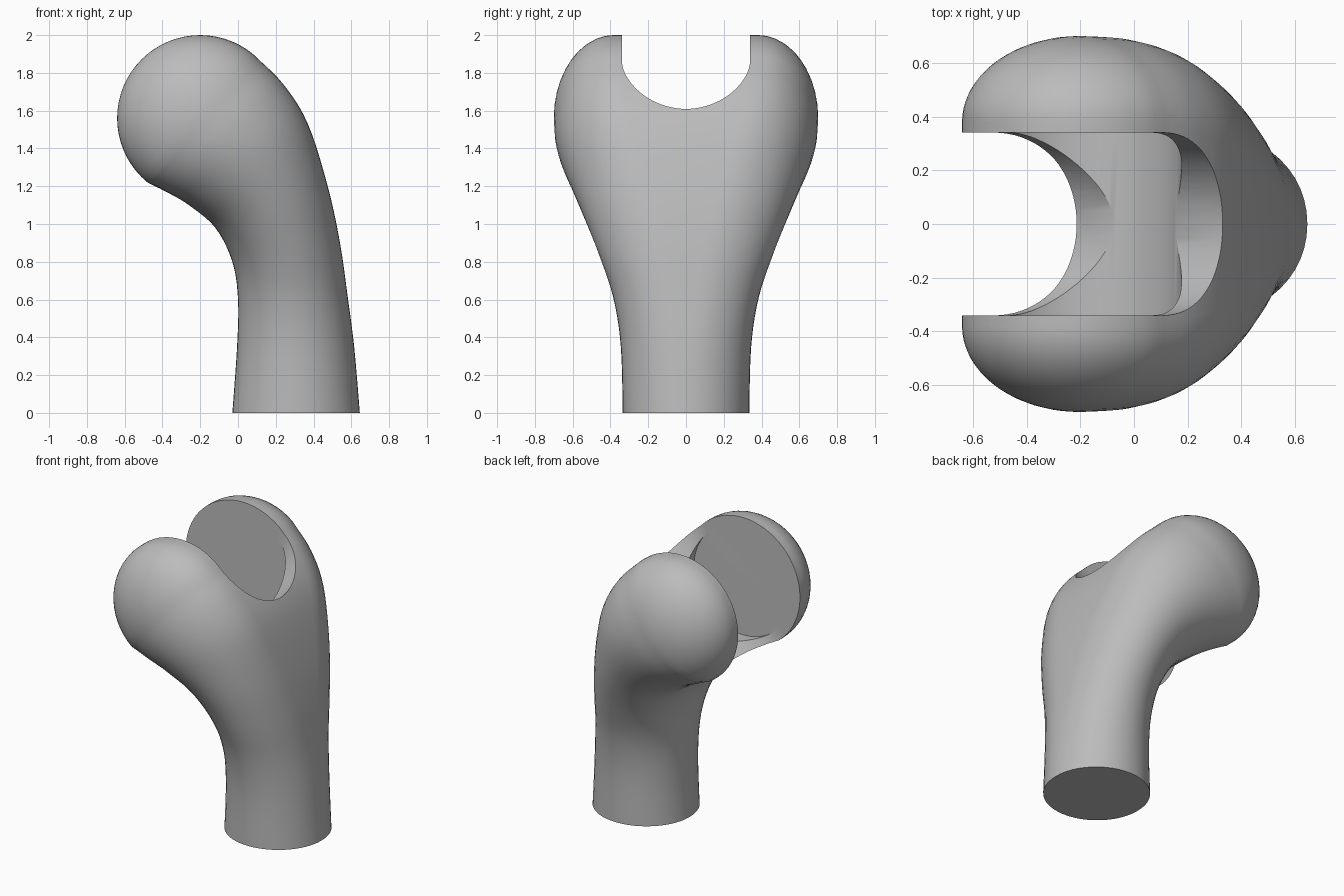
import bpy, bmesh, math
from mathutils import Vector, Matrix

cube = bpy.data.objects.get("Cube")
if cube:
    bpy.data.objects.remove(cube)

PIVOT = Vector((-0.2, 0, 1.56))   # centre of the rounded head
HEAD_R = 0.44
SLOT = 0.34                       # half width of the slot

grey = bpy.data.materials.new("plain_grey")
grey.use_nodes = True
grey.diffuse_color = (0.5, 0.5, 0.5, 1)
grey.node_tree.nodes["Principled BSDF"].inputs["Base Color"].default_value = (0.5, 0.5, 0.5, 1)


def make_object(name, bm):
    bmesh.ops.recalc_face_normals(bm, faces=bm.faces[:])
    mesh = bpy.data.meshes.new(name)
    bm.to_mesh(mesh)
    bm.free()
    mesh.materials.append(grey)
    obj = bpy.data.objects.new(name, mesh)
    bpy.context.collection.objects.link(obj)
    return obj


def loft(name, rings):
    bm = bmesh.new()
    loops = [[bm.verts.new(p) for p in ring] for ring in rings]
    n = len(loops[0])
    for a, b in zip(loops, loops[1:]):
        for i in range(n):
            j = (i + 1) % n
            bm.faces.new((a[i], a[j], b[j], b[i]))
    bm.faces.new(loops[0])
    bm.faces.new(loops[-1])
    return make_object(name, bm)


def section(inner, outer, flat, end, steps=24):
    """Stadium ring with elliptical ends, spanning inner to outer."""
    mid, half = (inner + outer) / 2, (outer - inner) / 2
    ring = []
    for side in (1, -1):
        for i in range(steps + 1):
            t = side * (math.pi * i / steps - math.pi / 2)
            ring.append(mid + half * math.sin(t)
                        + Vector((0, side * (flat + end * math.cos(t)), 0)))
    return ring


def spline(a, b, c, d, t):
    return b + (c - a) * (t / 2) + (2 * a - 5 * b + 4 * c - d) * (t * t / 2) \
        + (3 * b - a - 3 * c + d) * (t ** 3 / 2)


# Limb stations: inner x, inner z, outer x, outer z, flat, end
chord = Vector((0.635, 0, 0.772)).normalized()
axis = Vector((-chord.z, 0, chord.x))
lo, hi = PIVOT - chord * HEAD_R, PIVOT + chord * HEAD_R
stations = [
    (-0.03, 0, 0.645, 0, 0.005, 0.33),
    (-0.005, 0.35, 0.615, 0.35, 0.02, 0.325),
    (0.0, 0.6, 0.58, 0.62, 0.05, 0.335),
    (-0.03, 0.8, 0.54, 0.9, 0.1, 0.365),
    (-0.12, 0.98, 0.475, 1.2, 0.18, 0.38),
    (-0.26, 1.1, 0.37, 1.53, 0.28, 0.37),
    (-0.37, 1.165, 0.24, 1.74, 0.34, 0.35),
    (lo.x, lo.z, hi.x, hi.z, 0.38, 0.32),
]
keys = [Vector(s) for s in stations]
keys = [keys[0]] + keys + [keys[-1] * 2 - keys[-2]]
rows = []
for k in range(1, len(keys) - 2):
    rows += [spline(*keys[k - 1:k + 3], i / 5) for i in range(5)]
rings = [section(Vector((r[0], 0, r[1])), Vector((r[2], 0, r[3])), r[4], r[5]) for r in rows]

# Rounded head closing the limb
for i in range(17):
    a = math.pi / 2 * min(i / 16, 0.995)
    c = math.cos(a)
    centre = PIVOT + axis * HEAD_R * math.sin(a)
    rings.append(section(centre - chord * HEAD_R * c, centre + chord * HEAD_R * c, 0.38, 0.32 * c))
body = loft("forked_limb", rings)

# Slot cutter: U profile swept along the diagonal through the head
along = Vector((1, 0, 1)).normalized()
up = Vector((-1, 0, 1)).normalized()
profile = [(SLOT, 1.0)]
profile += [(SLOT * math.cos(t), -SLOT * math.sin(t)) for t in (math.pi * i / 40 for i in range(41))]
profile += [(-SLOT, 1.0)]
slot_cutter = loft("slot_cutter", [[PIVOT + along * s + up * v + Vector((0, u, 0))
                                    for u, v in profile] for s in (-1.2, 1.2)])

# Round pocket cutter for the hinge clearance
bm = bmesh.new()
bmesh.ops.create_cone(bm, cap_ends=True, segments=96, radius1=0.377, radius2=0.377, depth=2 * SLOT,
                      matrix=Matrix.Translation(PIVOT) @ Matrix.Rotation(math.pi / 2, 4, 'X'))
pocket_cutter = make_object("pocket_cutter", bm)

bpy.ops.object.select_all(action='DESELECT')
bpy.context.view_layer.objects.active = body
body.select_set(True)
for cutter in (slot_cutter, pocket_cutter):
    cutter.hide_render = True
    mod = body.modifiers.new(cutter.name, 'BOOLEAN')
    mod.operation = 'DIFFERENCE'
    mod.solver = 'EXACT'
    mod.object = cutter
    bpy.ops.object.modifier_apply(modifier=mod.name)
    bpy.data.objects.remove(cutter)
bpy.ops.object.shade_smooth_by_angle(angle=math.radians(30))
